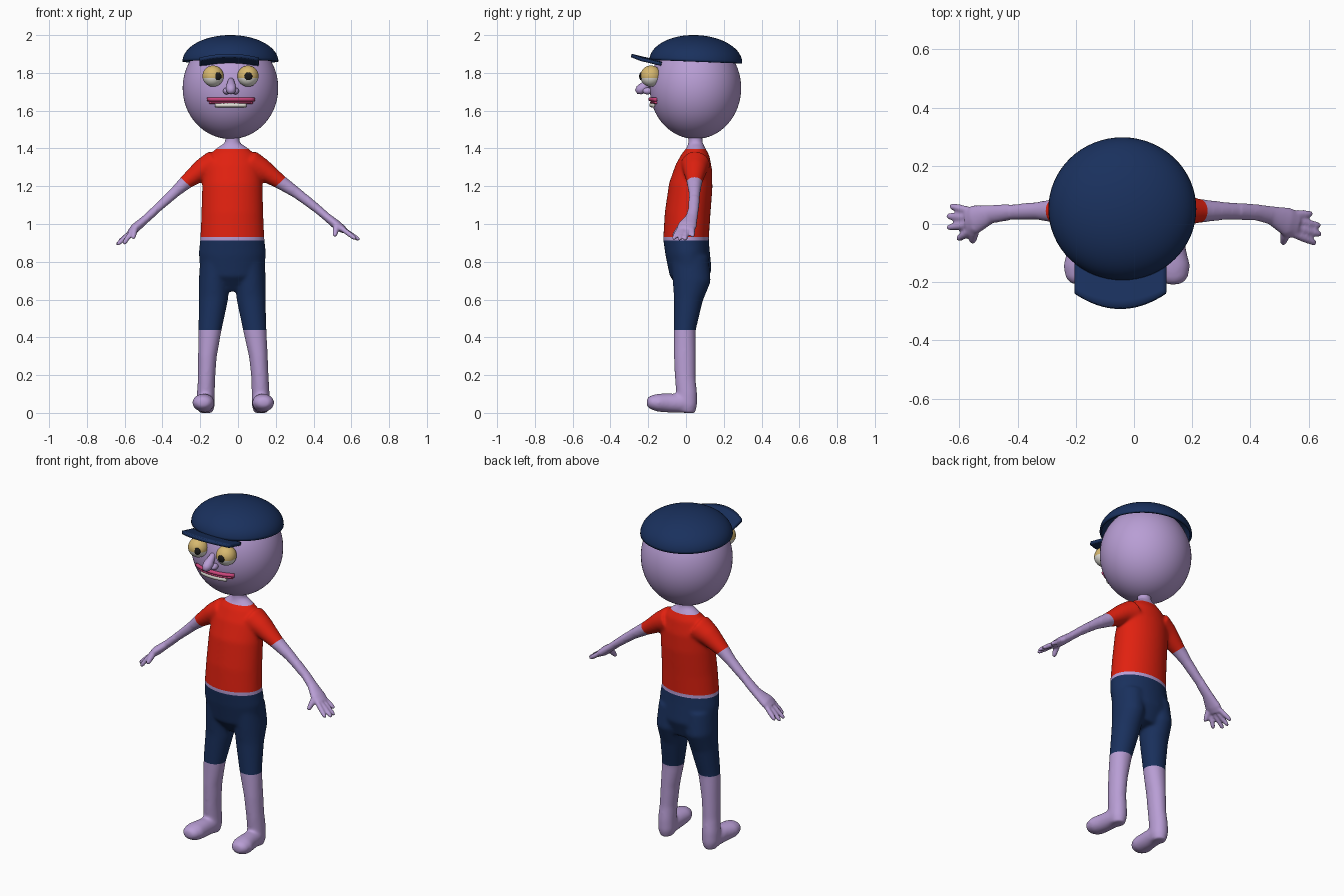
import bpy, bmesh, math
from mathutils import Vector, Matrix

if "Cube" in bpy.data.objects:
    bpy.data.objects.remove(bpy.data.objects["Cube"])

CX = -0.03  # the figure's own centre line


def material(name, rgb):
    m = bpy.data.materials.new(name)
    m.diffuse_color = (*rgb, 1)
    m.use_nodes = True
    m.node_tree.nodes["Principled BSDF"].inputs["Base Color"].default_value = m.diffuse_color
    return m


SKIN = material("skin", (0.48, 0.34, 0.66))
RED = material("red_cloth", (0.75, 0.015, 0.005))
NAVY = material("navy_cloth", (0.01, 0.03, 0.11))
TAN = material("eyelid_tan", (0.68, 0.48, 0.16))
WHITE = material("off_white", (0.8, 0.78, 0.72))
PINK = material("lip_pink", (0.6, 0.06, 0.2))
BLACK = material("pupil_black", (0.01, 0.01, 0.01))


def tube(bm, pts, ref, n=20):
    """Loft elliptical rings (x, y, z, radius along ref, other radius)."""
    P = [Vector(p[:3]) for p in pts]
    rings = []
    for i, p in enumerate(pts):
        t = (P[min(i + 1, len(P) - 1)] - P[max(i - 1, 0)]).normalized()
        u = Vector(ref)
        u = (u - t * u.dot(t)).normalized()
        v = t.cross(u)
        rings.append([bm.verts.new(P[i] + u * p[3] * math.cos(a) + v * p[4] * math.sin(a))
                      for a in (2 * math.pi * k / n for k in range(n))])
    for a, b in zip(rings, rings[1:]):
        for k in range(n):
            bm.faces.new((a[k], a[(k + 1) % n], b[(k + 1) % n], b[k]))
    bm.faces.new(rings[0][::-1])
    bm.faces.new(rings[-1])


def finish(name, bm, mats, recalc=True):
    if recalc:
        bmesh.ops.recalc_face_normals(bm, faces=bm.faces[:])
    me = bpy.data.meshes.new(name)
    for f in bm.faces:
        f.smooth = True
    bm.to_mesh(me)
    bm.free()
    for m in mats:
        me.materials.append(m)
    ob = bpy.data.objects.new(name, me)
    bpy.context.collection.objects.link(ob)
    return ob


def ball(name, loc, size, mat, seg=32):
    bm = bmesh.new()
    bmesh.ops.create_uvsphere(bm, u_segments=seg, v_segments=seg // 2, radius=1,
                              matrix=Matrix.Translation(loc) @ Matrix.Diagonal((*size, 1)))
    return finish(name, bm, [mat])


# Body volumes: torso with neck
X, Y = (1, 0, 0), (0, 1, 0)
bm = bmesh.new()
tube(bm, [(CX, y, z, a, b) for z, y, a, b in (
    (0.65, 0.04, 0.11, 0.06), (0.74, 0.025, 0.17, 0.112), (0.85, 0.008, 0.178, 0.118),
    (0.92, 0.0, 0.17, 0.121), (1.05, 0.008, 0.164, 0.121), (1.2, 0.025, 0.16, 0.116),
    (1.3, 0.042, 0.152, 0.098), (1.37, 0.052, 0.118, 0.072), (1.405, 0.052, 0.08, 0.048),
    (1.43, 0.05, 0.039, 0.038), (1.5, 0.05, 0.037, 0.037))], X, 32)

# Legs and feet
for s in (-1, 1):
    tube(bm, [(c + s * d, y, z, a, b) for z, c, d, y, a, b in (
        (0.82, CX, 0.085, 0.02, 0.085, 0.1), (0.7, CX, 0.095, 0.03, 0.083, 0.102),
        (0.6, CX, 0.1, 0.012, 0.077, 0.077), (0.44, CX, 0.119, -0.007, 0.062, 0.059),
        (0.3, -0.027, 0.135, -0.007, 0.05, 0.058), (0.18, -0.025, 0.142, -0.004, 0.046, 0.055),
        (0.1, -0.025, 0.145, 0.004, 0.048, 0.056), (0.04, -0.025, 0.145, 0.006, 0.048, 0.054),
        (0.0, -0.025, 0.145, 0.004, 0.036, 0.044))], X)
    tube(bm, [(-0.025 + s * d, y, z, a, b) for y, d, z, a, b in (
        (0.04, 0.145, 0.045, 0.03, 0.03), (-0.02, 0.147, 0.05, 0.048, 0.05),
        (-0.09, 0.152, 0.052, 0.052, 0.051), (-0.15, 0.159, 0.054, 0.06, 0.048),
        (-0.19, 0.163, 0.056, 0.048, 0.036), (-0.208, 0.164, 0.056, 0.026, 0.02))], X)

# Arms, with palms, fingers and thumbs
right_arm = [(0.06, 0.05, 1.32, 0.08, 0.075), (0.13, 0.048, 1.287, 0.064, 0.058),
             (0.225, 0.045, 1.222, 0.042, 0.039), (0.31, 0.045, 1.165, 0.032, 0.03),
             (0.42, 0.04, 1.08, 0.028, 0.023), (0.47, 0.03, 1.037, 0.032, 0.022),
             (0.525, 0.008, 0.993, 0.05, 0.025), (0.56, -0.004, 0.968, 0.046, 0.019)]
left_arm = [(-0.12, 0.05, 1.32, 0.08, 0.075), (-0.19, 0.048, 1.287, 0.064, 0.058),
            (-0.275, 0.045, 1.222, 0.042, 0.039), (-0.33, 0.045, 1.172, 0.032, 0.03),
            (-0.43, 0.04, 1.08, 0.028, 0.023), (-0.49, 0.034, 1.025, 0.032, 0.022),
            (-0.545, 0.016, 0.978, 0.05, 0.025), (-0.57, 0.008, 0.952, 0.046, 0.019)]
right_tips = [(0.61, 0.035, 0.935), (0.637, -0.005, 0.918), (0.64, -0.035, 0.918), (0.622, -0.065, 0.922)]
left_tips = [(-0.63, 0.062, 0.905), (-0.64, 0.027, 0.892), (-0.638, -0.012, 0.892), (-0.605, -0.052, 0.895)]
for arm, tips, thumb in ((right_arm, right_tips, (0.512, -0.066, 0.937)),
                         (left_arm, left_tips, (-0.555, -0.062, 0.925))):
    tube(bm, arm, Y)
    k = Vector(arm[-1][:3])
    palm = Vector(arm[-2][:3])
    for i, tip in enumerate(tips):
        a, b = k + Vector((0, 0.036 - 0.024 * i, 0)), Vector(tip)
        a = a.lerp(palm + Vector((0, 0.03 - 0.02 * i, 0)), 0.3)
        tube(bm, [(*a.lerp(b, t), r, r) for t, r in
                  ((0, 0.014), (0.5, 0.014), (0.9, 0.012), (1.04, 0.007))], Y, 12)
    a, b = palm + Vector((0, -0.022, 0.01)), Vector(thumb)
    tube(bm, [(*a.lerp(b, t), r, r) for t, r in
              ((0, 0.018), (0.5, 0.017), (0.9, 0.013), (1.04, 0.008))], X, 12)

# Blend the volumes into one smooth skin
body = finish("body", bm, [SKIN, RED, NAVY])
mod = body.modifiers.new("blend", 'REMESH')
mod.mode = 'VOXEL'
mod.voxel_size = 0.006
bpy.context.view_layer.update()
bm = bmesh.new()
bm.from_mesh(body.evaluated_get(bpy.context.evaluated_depsgraph_get()).to_mesh())
body.modifiers.clear()
trunk = [v for v in bm.verts if abs(v.co.x - CX) < 0.4]
for i in range(16):
    bmesh.ops.smooth_vert(bm, verts=trunk if i > 2 else bm.verts[:], factor=0.5,
                          use_axis_x=True, use_axis_y=True, use_axis_z=True)


# Clothing edges cut into the body, then coloured by region
def cut(co, no, test):
    faces = [f for f in bm.faces if test(f.calc_center_median())]
    geom = set(faces)
    for f in faces:
        geom.update(f.edges)
        geom.update(f.verts)
    bmesh.ops.bisect_plane(bm, geom=list(geom), plane_co=co, plane_no=no, dist=1e-5)


for z in (0.438, 0.913, 0.932, 1.398):
    cut((0, 0, z), (0, 0, 1), lambda c: abs(c.x - CX) < 0.3 and abs(c.z - z) < 0.05)
cuffs = [(s, Vector((x, 0, 1.22)), Vector((s * 0.68, 0, -0.73))) for s, x in ((1, 0.223), (-1, -0.276))]
for s, co, no in cuffs:
    cut(co, no, lambda c: s * (c.x - CX) > 0.18 and c.z > 1)
for f in bm.faces:
    c = f.calc_center_median()
    bare = any(s * (c.x - CX) > 0.18 and (c - co).dot(no) > 0 and c.z > 0.8 for s, co, no in cuffs)
    f.smooth = True
    f.material_index = 0 if bare else 1 if 0.932 < c.z < 1.398 else 2 if 0.438 < c.z < 0.913 else 0
bm.to_mesh(body.data)
bm.free()

# Head
HEAD, HR = Vector((-0.04, 0.05, 1.72)), Vector((0.253, 0.242, 0.27))
ball("head", HEAD, HR, SKIN, 64)


def face_y(x, z):
    q = 1 - ((x - HEAD.x) / HR.x) ** 2 - ((z - HEAD.z) / HR.z) ** 2
    return HEAD.y - HR.y * math.sqrt(q)


# Cap dome, open underneath
bm = bmesh.new()
bmesh.ops.create_uvsphere(bm, u_segments=64, v_segments=32, radius=1)
bmesh.ops.delete(bm, geom=[v for v in bm.verts if v.co.z < -0.01], context='VERTS')
bmesh.ops.transform(bm, verts=bm.verts[:], matrix=Matrix.Translation((-0.04, 0.052, 1.86))
                    @ Matrix.Rotation(-0.04, 4, 'X') @ Matrix.Diagonal((0.254, 0.246, 0.14, 1)))
cap = finish("cap_dome", bm, [NAVY], False)
mod = cap.modifiers.new("cloth", 'SOLIDIFY')
mod.thickness = 0.012

# Cap brim
bm = bmesh.new()
grid = []
for i in range(21):
    u = i / 10 - 1
    row = []
    for j in range(7):
        y = -0.13 + (-0.29 + 0.052 * u * u + 0.13) * j / 6
        row.append(bm.verts.new((-0.047 + 0.157 * u, y, 1.868 + 0.24 * (-0.19 - y) - 0.008 * u * u)))
    grid.append(row)
for a, b in zip(grid, grid[1:]):
    for j in range(6):
        bm.faces.new((a[j], a[j + 1], b[j + 1], b[j]))
brim = finish("cap_brim", bm, [NAVY])
mod = brim.modifiers.new("board", 'SOLIDIFY')
mod.thickness = 0.018
mod.offset = 0

# Eyes with tan upper half, and pupils
for side, x, look in (("left", -0.132, 0.024), ("right", 0.053, 0.002)):
    bm = bmesh.new()
    bmesh.ops.create_uvsphere(bm, u_segments=32, v_segments=20, radius=0.056,
                              matrix=Matrix.Translation((x, -0.186, 1.783)))
    for f in bm.faces:
        f.material_index = int(f.calc_center_median().z > 1.775)
    finish("eye_" + side, bm, [WHITE, TAN])
    ball("pupil_" + side, (x + look, -0.186 - math.sqrt(0.052 ** 2 - look ** 2), 1.782),
         (0.021, 0.01, 0.021), BLACK, 20)

# Nose with nostrils
bm = bmesh.new()
tube(bm, [(-0.037, y, z, r, r) for y, z, r in (
    (-0.16, 1.775, 0.012), (-0.2, 1.745, 0.02), (-0.225, 1.722, 0.028),
    (-0.248, 1.708, 0.025), (-0.264, 1.699, 0.012))], X)
finish("nose", bm, [SKIN])
for side, s in (("left", -1), ("right", 1)):
    ball("nostril_" + side, (-0.037 + s * 0.024, -0.203, 1.704), (0.018, 0.026, 0.018), SKIN, 20)


# Mouth: lips and teeth following the face
def face_strip(name, x0, x1, z, height, depth, out, mat):
    strip = bmesh.new()
    xs = [x0 + (x1 - x0) * i / 12 for i in range(13)]
    tube(strip, [(x, face_y(x, z) - out, z, height, depth) for x in xs], (0, 0, 1), 12)
    finish(name, strip, [mat])


face_strip("upper_lip", -0.16, 0.085, 1.66, 0.011, 0.012, 0.002, PINK)
face_strip("lower_lip", -0.15, 0.075, 1.642, 0.006, 0.01, 0.0, PINK)
face_strip("teeth", -0.12, 0.043, 1.63, 0.012, 0.009, 0.007, WHITE)
